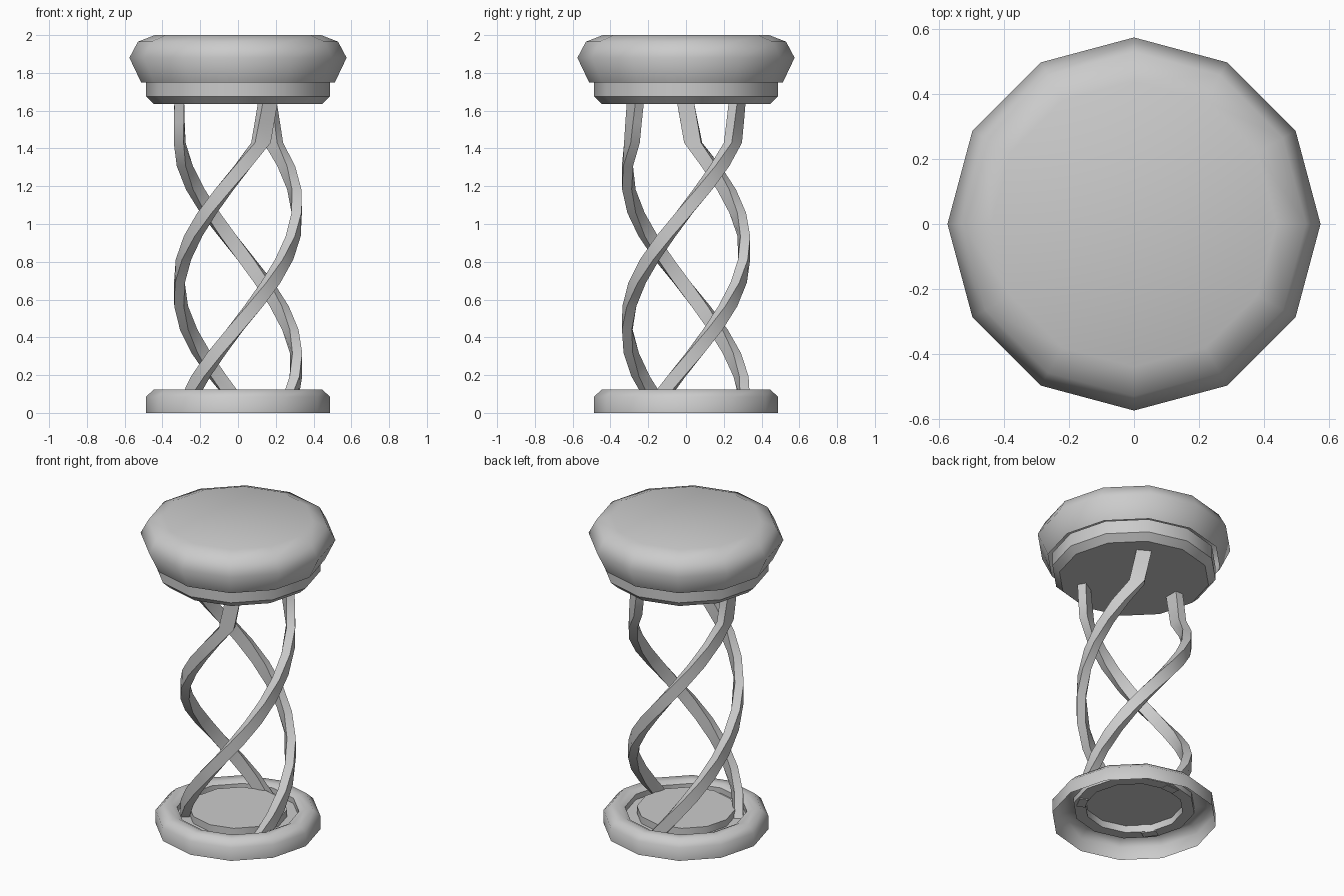
import bpy, bmesh
from math import cos, sin, pi, radians

if "Cube" in bpy.data.objects:
    bpy.data.objects.remove(bpy.data.objects["Cube"])

SIDES = 12


def finish(bm, name, angle):
    bmesh.ops.recalc_face_normals(bm, faces=bm.faces)
    mesh = bpy.data.meshes.new(name)
    bm.to_mesh(mesh)
    bm.free()
    obj = bpy.data.objects.new(name, mesh)
    bpy.context.collection.objects.link(obj)
    bpy.ops.object.select_all(action='DESELECT')
    obj.select_set(True)
    bpy.context.view_layer.objects.active = obj
    bpy.ops.object.shade_smooth_by_angle(angle=radians(angle))
    return obj


def skin(bm, rings):
    n = len(rings[0])
    for a, b in zip(rings, rings[1:]):
        for i in range(n):
            j = (i + 1) % n
            bm.faces.new((a[i], a[j], b[j], b[i]))


def lathe(name, profile, angle, cap_start=False, cap_end=False):
    """Revolve (radius, z) points into a 12-sided shell."""
    bm = bmesh.new()
    rings = [[bm.verts.new((r * cos(2 * pi * i / SIDES), r * sin(2 * pi * i / SIDES), z))
              for i in range(SIDES)] for r, z in profile]
    skin(bm, rings)
    if cap_start:
        bm.faces.new(rings[0])
    if cap_end:
        bm.faces.new(rings[-1])
    return finish(bm, name, angle)


def twist(z):
    """Leg rotation in degrees: nearly straight at the top, then a steady helix."""
    if z > 1.43:
        return -7 * (1.63 - z) / 0.2
    return -7 - 147.5 * (1.43 - z)


def leg(name, start):
    bm = bmesh.new()
    heights = [1.64, 1.54, 1.43] + [1.43 - 1.36 * k / 11 for k in range(1, 12)]
    rings = []
    for z in heights:
        a = radians(start + twist(z))
        ring = []
        for r, t in ((0.285, -0.045), (0.337, -0.045), (0.337, 0.045), (0.285, 0.045)):
            ring.append(bm.verts.new((r * cos(a) - t * sin(a), r * sin(a) + t * cos(a), z)))
        rings.append(ring)
    skin(bm, rings)
    bm.faces.new(rings[0])
    bm.faces.new(rings[-1])
    return finish(bm, name, 35)


# Cushion: rounded shell, open underneath
lathe("seat_cushion", [(0.513, 1.75), (0.575, 1.88), (0.53, 1.965), (0.44, 2.0)],
      62, cap_end=True)

# Chamfered plate under the cushion
lathe("seat_plate", [(0.445, 1.635), (0.487, 1.675), (0.487, 1.76)],
      35, cap_start=True, cap_end=True)

# Base: hollow shell with a groove for the legs and a raised centre disc
lathe("base_ring", [(0.487, 0.0), (0.487, 0.085), (0.445, 0.125), (0.39, 0.125),
                    (0.36, 0.11), (0.36, 0.075), (0.29, 0.075), (0.29, 0.12)],
      50, cap_end=True)

# Three twisted legs
for k in range(3):
    leg(f"twisted_leg_{k + 1}", 60 + 120 * k)
